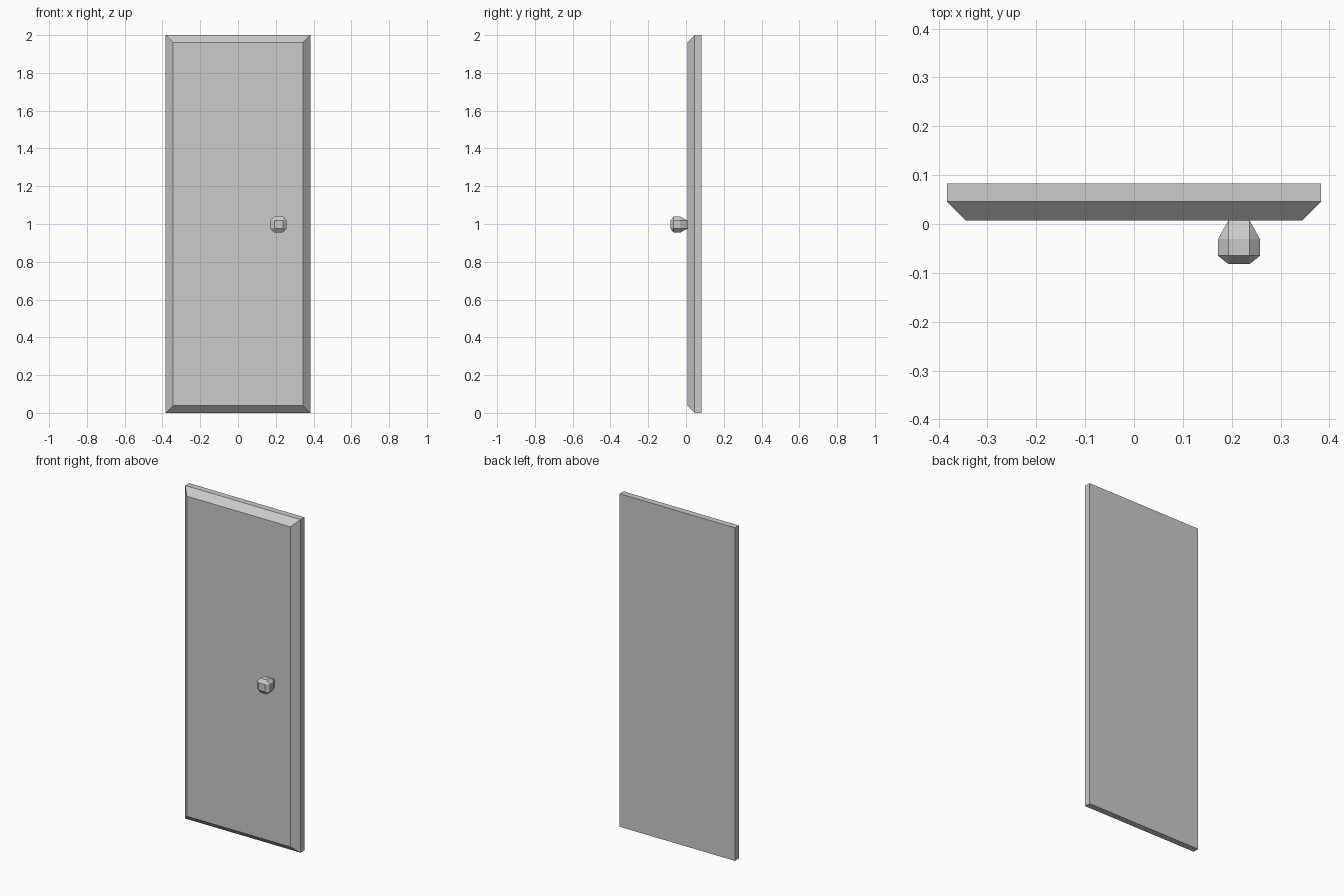
import bpy, bmesh
from mathutils import Vector

if "Cube" in bpy.data.objects:
    bpy.data.objects.remove(bpy.data.objects["Cube"])


def finish(bm, name):
    bmesh.ops.recalc_face_normals(bm, faces=bm.faces)
    mesh = bpy.data.meshes.new(name)
    bm.to_mesh(mesh)
    bm.free()
    obj = bpy.data.objects.new(name, mesh)
    bpy.context.collection.objects.link(obj)
    return obj


# Door panel: a slab with its four front edges chamfered
W, BACK, FRONT, H, CHAMFER = 0.766, 0.083, 0.007, 2.0, 0.039
bm = bmesh.new()
bmesh.ops.create_cube(bm, size=1)
bmesh.ops.scale(bm, vec=(W, BACK - FRONT, H), verts=bm.verts)
bmesh.ops.translate(bm, vec=(0, (BACK + FRONT) / 2, H / 2), verts=bm.verts)
front_edges = [e for e in bm.edges if all(v.co.y < FRONT + 0.01 for v in e.verts)]
bmesh.ops.bevel(bm, geom=front_edges, offset=CHAMFER, offset_type='OFFSET',
                segments=1, profile=0.5, affect='EDGES')
finish(bm, "door_panel")

# Door knob: octagonal body tapering to small squares at both ends
R, S = 0.043, 0.022
centre = Vector((0.215, 0, 0.997))
square = [(a * S, b * S) for a in (-1, 1) for b in (-1, 1)]
octagon = [p for a in (-1, 1) for b in (-1, 1) for p in ((a * R, b * S), (a * S, b * R))]
bm = bmesh.new()
for y, ring in ((FRONT, square), (-0.031, octagon), (-0.065, octagon), (-0.082, square)):
    for x, z in ring:
        bm.verts.new(centre + Vector((x, y, z)))
bmesh.ops.convex_hull(bm, input=bm.verts)
bmesh.ops.dissolve_limit(bm, angle_limit=0.02, verts=bm.verts, edges=bm.edges)
finish(bm, "door_knob")
